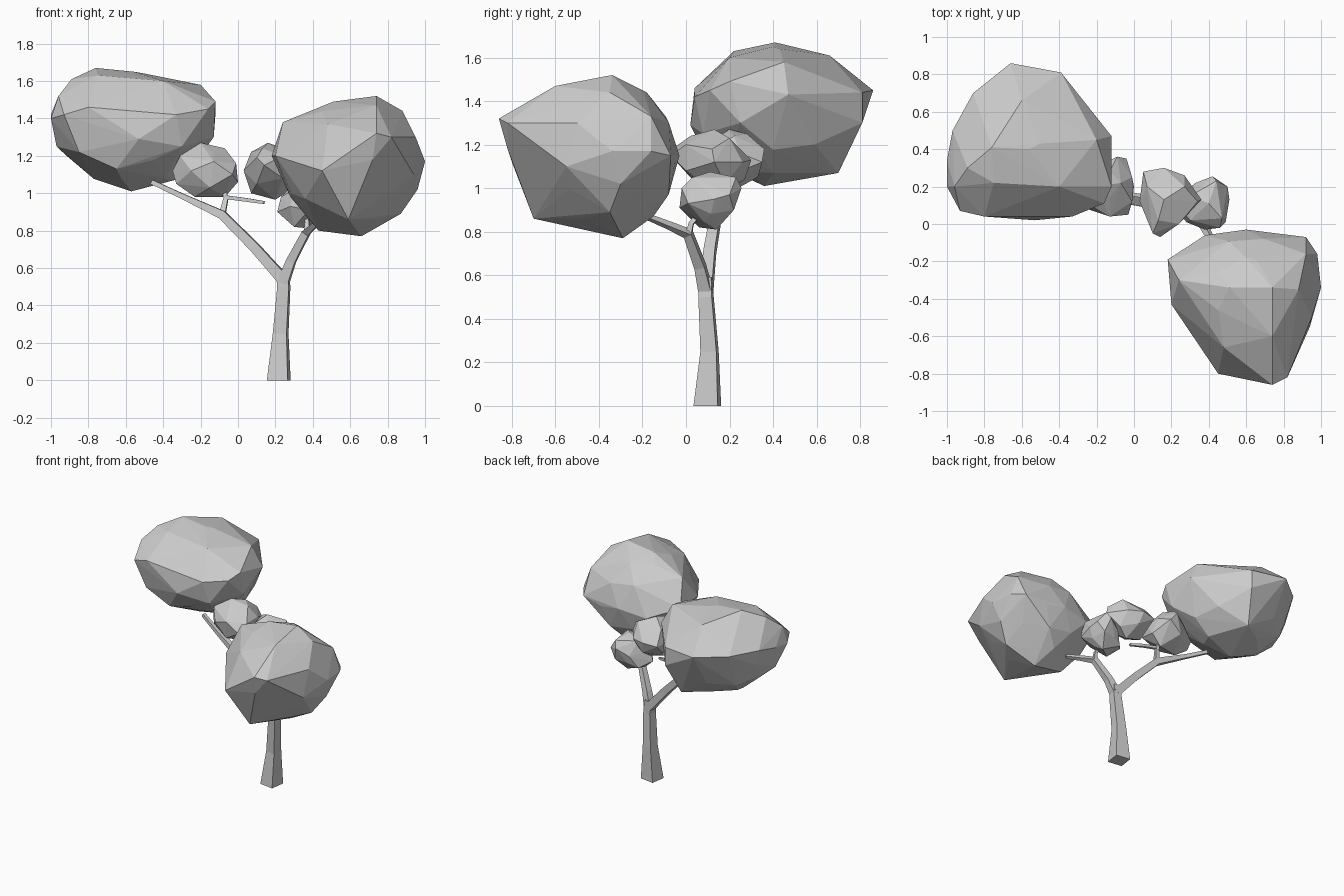
import bpy, bmesh
from mathutils import Vector, Matrix


def finish(bm, name):
    bmesh.ops.recalc_face_normals(bm, faces=bm.faces[:])
    me = bpy.data.meshes.new(name)
    bm.to_mesh(me)
    bm.free()
    ob = bpy.data.objects.new(name, me)
    bpy.context.collection.objects.link(ob)
    return ob


def clump(name, centre, radii, corners):
    """Faceted foliage: rounded core plus a few corners, wrapped in a convex hull."""
    bm = bmesh.new()
    bmesh.ops.create_icosphere(bm, subdivisions=2, radius=1,
                               matrix=Matrix.LocRotScale(Vector(centre), None, Vector(radii)))
    bmesh.ops.delete(bm, geom=bm.edges[:], context='EDGES_FACES')
    for p in corners:
        bm.verts.new(p)
    bmesh.ops.convex_hull(bm, input=bm.verts[:])
    bmesh.ops.delete(bm, geom=[v for v in bm.verts if not v.link_faces], context='VERTS')
    return finish(bm, name)


def limb(name, path):
    """Square-section limb through (x, y, z, half width) stations."""
    bm = bmesh.new()
    pts = [Vector(p[:3]) for p in path]
    rings = []
    for i, p in enumerate(pts):
        d = (pts[min(i + 1, len(pts) - 1)] - pts[max(i - 1, 0)]).normalized()
        if i == 0 and p.z == 0:
            d = Vector((0, 0, 1))
        u = Vector((0.15, 1, 0))
        u = (u - d * u.dot(d)).normalized()
        w = d.cross(u)
        r = path[i][3]
        rings.append([bm.verts.new(p + (u * a + w * b) * r)
                      for a, b in ((1, 1), (1, -1), (-1, -1), (-1, 1))])
    for a, b in zip(rings, rings[1:]):
        for j in range(4):
            k = (j + 1) % 4
            bm.faces.new((a[j], a[k], b[k], b[j]))
    bm.faces.new(rings[0])
    bm.faces.new(rings[-1])
    return finish(bm, name)


# Trunk, branches and twigs
limb("trunk", [(.218, .098, 0, .056), (.228, .108, .25, .037),
               (.245, .092, .5, .031), (.24, .092, .59, .028)])
limb("left_branch", [(.25, .092, .53, .03), (.09, .11, .71, .026),
                     (-.085, .14, .885, .023), (-.3, .19, .985, .014), (-.46, .24, 1.06, .012)])
limb("right_branch", [(.24, .092, .52, .03), (.285, .065, .64, .024), (.365, .01, .79, .02),
                      (.41, -.08, .83, .014), (.46, -.18, .87, .011)])
limb("left_twig", [(-.085, .14, .88, .016), (-.065, .17, .97, .012), (-.07, .18, 1.01, .01)])
limb("middle_twig", [(-.075, .17, .98, .01), (.04, .15, .965, .01), (.14, .12, .95, .008)])
limb("right_twig", [(.365, .01, .78, .014), (.37, .025, .84, .011), (.365, .06, .88, .01)])

# Large foliage clumps
clump("right_foliage", (.6, -.36, 1.15), (.35, .33, .34), [
    (.74, -.86, 1.32), (.72, -.82, 1.18), (.82, -.82, 1.3), (.45, -.8, 1.12),
    (.48, -.66, 1.37), (.74, -.6, 1.47), (.74, -.34, 1.52), (.51, -.34, 1.49),
    (.24, -.3, 1.38), (.88, -.35, 1.44), (.95, -.5, 1.3), (1, -.34, 1.17),
    (.94, -.55, 1.1), (.96, -.3, 1.02), (.87, -.35, .89), (.66, -.29, .77),
    (.43, -.28, .8), (.59, -.7, .86), (.28, -.25, .98), (.2, -.43, 1.2),
    (.18, -.19, 1.2), (.38, -.06, 1.12), (.75, -.05, 1.12), (.92, -.07, 1.15),
    (.92, -.16, 1.33), (.6, -.18, 1.44), (.7, -.08, .97), (.6, -.15, .87),
    (.98, -.16, 1.17)])
clump("left_foliage", (-.56, .4, 1.34), (.4, .365, .31), [
    (-.76, .41, 1.67), (-.5, .43, 1.64), (-.2, .45, 1.58), (-.12, .2, 1.49),
    (-.12, .47, 1.43), (-.13, .25, 1.3), (-.16, .11, 1.45), (-.34, .4, 1.07),
    (-.57, .36, 1.01), (-.75, .45, 1.07), (-.45, .7, 1.07), (-.97, .3, 1.25),
    (-1, .2, 1.4), (-1, .34, 1.42), (-.96, .2, 1.52), (-.89, .3, 1.61),
    (-.75, .22, 1.63), (-.4, .2, 1.6), (-.93, .07, 1.42), (-.8, .04, 1.46),
    (-.33, .04, 1.42), (-.53, .02, 1.29), (-.66, .86, 1.45), (-.39, .81, 1.3),
    (-.6, .66, 1.61), (-.39, .81, 1.44), (-.86, .7, 1.45), (-.97, .5, 1.45),
    (-.8, .6, 1.2), (-.85, .1, 1.22), (-.65, .1, 1.13), (-.3, .08, 1.25)])

# Small foliage clumps
clump("left_small_foliage", (-.15, .2, 1.12), (.12, .12, .12), [
    (-.35, .2, 1.12), (-.31, .15, 1.2), (-.2, .2, 1.27), (-.07, .22, 1.24), (-.01, .25, 1.16),
    (-.01, .12, 1.16), (0, .2, 1.06), (-.07, .2, .98), (-.23, .17, .98), (-.33, .18, 1.05),
    (-.09, .36, 1.18), (-.04, .35, 1.12), (-.15, .33, 1.05), (-.13, .04, 1.17), (-.03, .05, 1.1),
    (-.25, .08, 1.12), (-.15, .07, 1.03), (-.13, .28, 1.25)])
clump("right_small_foliage", (.38, .115, .94), (.11, .11, .11), [
    (.46, -.02, 1), (.38, -.03, .91), (.47, .03, 1.05), (.4, .11, 1.075), (.44, .23, 1.05),
    (.42, .255, 1), (.5, .2, .97), (.51, .13, .95), (.49, .01, .93), (.45, .22, .9),
    (.4, .14, .81), (.3, .06, .82), (.33, .22, .95), (.21, .1, .9), (.23, .1, .98),
    (.3, .02, 1.02), (.28, .18, .86), (.3, .15, 1.05), (.28, .01, .93)])
clump("middle_small_foliage", (.18, .14, 1.12), (.11, .11, .11), [
    (.14, -.07, 1.15), (.1, -.05, 1.19), (.03, .12, 1.12), (.05, .28, 1.12), (.07, .2, 1.22),
    (.16, .13, 1.27), (.27, .2, 1.23), (.16, .3, 1.13), (.27, .26, 1.12), (.36, .13, 1.12),
    (.34, .12, 1.18), (.24, 0, 1.2), (.24, 0, 1.08), (.1, .02, 1.05), (.07, .15, 1),
    (.2, .15, .965), (.28, .18, 1.02), (.13, .02, 1.24), (.18, .27, 1.04)])
